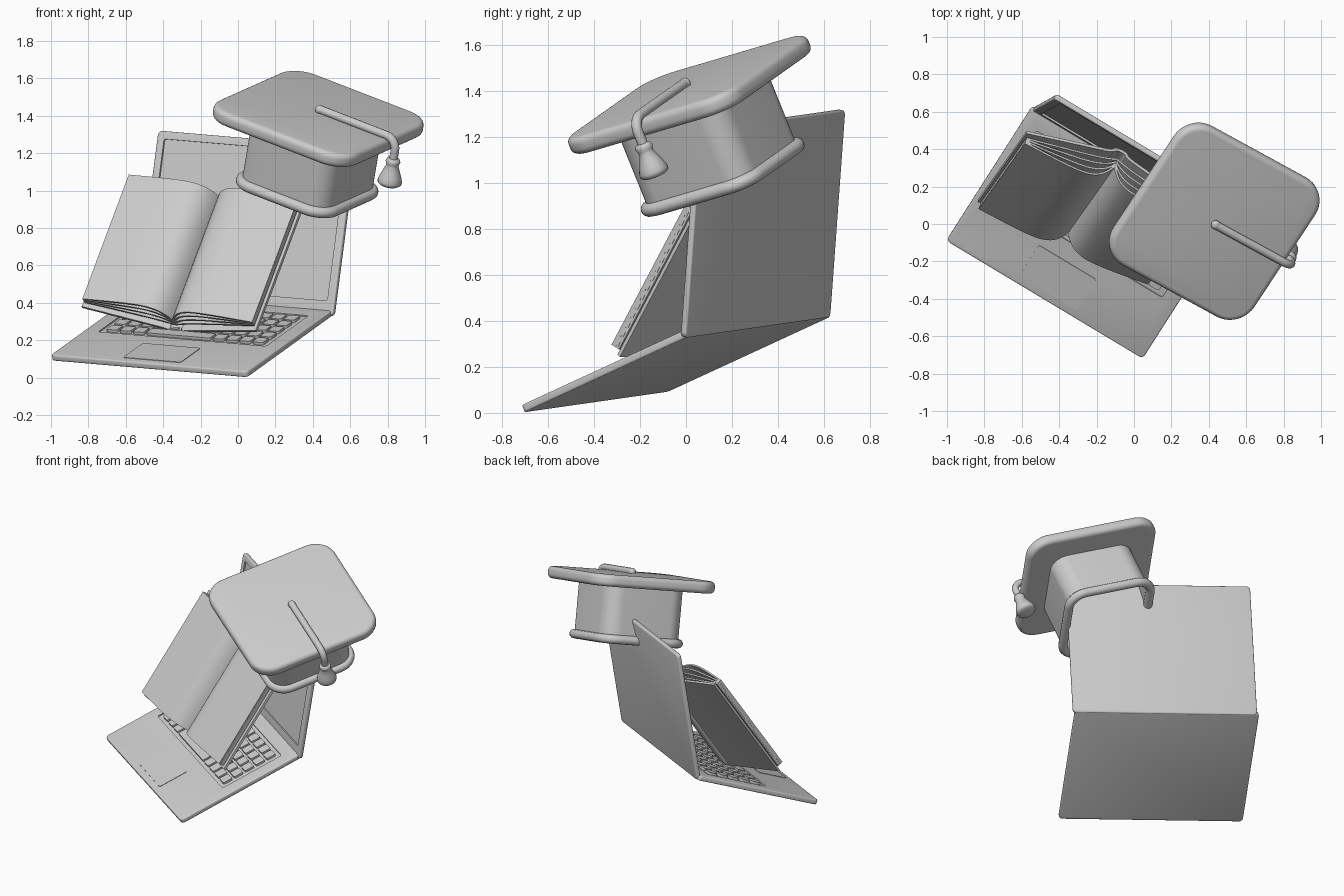
import bpy, bmesh
from math import sin, cos, pi, exp, radians
from mathutils import Vector, Matrix

if "Cube" in bpy.data.objects:
    bpy.data.objects.remove(bpy.data.objects["Cube"])


def frame(origin, x, y):
    """Orthonormal frame from an origin and two directions."""
    x = Vector(x).normalized()
    z = x.cross(Vector(y)).normalized()
    m = Matrix((x, z.cross(x), z)).transposed().to_4x4()
    m.translation = Vector(origin)
    return m


def finish(ob, angle=35):
    """Apply modifiers / curve bevels, then smooth with sharp edges kept."""
    bpy.ops.object.select_all(action='DESELECT')
    ob.select_set(True)
    bpy.context.view_layer.objects.active = ob
    bpy.ops.object.convert(target='MESH')
    bpy.ops.object.shade_smooth_by_angle(angle=radians(angle))
    return ob


def from_bmesh(name, bm, m):
    bmesh.ops.recalc_face_normals(bm, faces=bm.faces)
    me = bpy.data.meshes.new(name)
    bm.to_mesh(me)
    bm.free()
    ob = bpy.data.objects.new(name, me)
    ob.matrix_world = m
    bpy.context.collection.objects.link(ob)
    return ob


def rounded_rect(cx, cy, w, d, r, n=6):
    pts = []
    for i, (sx, sy) in enumerate(((1, 1), (-1, 1), (-1, -1), (1, -1))):
        for k in range(n + 1):
            a = (i + k / n) * pi / 2
            pts.append((cx + sx * (w / 2 - r) + r * cos(a), cy + sy * (d / 2 - r) + r * sin(a)))
    return pts


def add_slab(bm, pts, z0, z1, caps=True):
    lo = [bm.verts.new((x, y, z0)) for x, y in pts]
    hi = [bm.verts.new((x, y, z1)) for x, y in pts]
    n = len(pts)
    for i in range(n):
        j = (i + 1) % n
        bm.faces.new((lo[i], lo[j], hi[j], hi[i]))
    if caps:
        bm.faces.new(lo[::-1])
        bm.faces.new(hi)


def slab(name, pts, z0, z1, m, bevel=0, seg=3, caps=True):
    bm = bmesh.new()
    add_slab(bm, pts, z0, z1, caps)
    ob = from_bmesh(name, bm, m)
    if bevel:
        b = ob.modifiers.new("bevel", 'BEVEL')
        b.width, b.segments, b.angle_limit = bevel, seg, radians(40)
    return ob


def recess(ob, pts, z0, z1, m):
    """Sink a shallow panel into a slab."""
    cutter = slab("cutter", pts, z0, z1, m)
    cutter.hide_render = True
    mod = ob.modifiers.new("recess", 'BOOLEAN')
    mod.operation, mod.object, mod.solver = 'DIFFERENCE', cutter, 'EXACT'
    finish(ob)
    bpy.data.objects.remove(cutter)


def tube(name, pts, radius, m, cyclic=False):
    cu = bpy.data.curves.new(name, 'CURVE')
    cu.dimensions = '3D'
    cu.bevel_depth, cu.bevel_resolution, cu.use_fill_caps = radius, 4, True
    sp = cu.splines.new('POLY')
    sp.points.add(len(pts) - 1)
    for p, co in zip(sp.points, pts):
        p.co = (*co, 1)
    sp.use_cyclic_u = cyclic
    ob = bpy.data.objects.new(name, cu)
    ob.matrix_world = m
    bpy.context.collection.objects.link(ob)
    return finish(ob, 60)


def lathe(name, profile, m, n=24):
    bm = bmesh.new()
    rings = [[bm.verts.new((r * cos(2 * pi * k / n), r * sin(2 * pi * k / n), z)) for k in range(n)]
             for r, z in profile]
    for a, b in zip(rings, rings[1:]):
        for k in range(n):
            bm.faces.new((a[k], a[(k + 1) % n], b[(k + 1) % n], b[k]))
    bm.faces.new(rings[0])
    bm.faces.new(rings[-1])
    return finish(from_bmesh(name, bm, m), 50)


def ribbon(name, pts, y0, y1, thick, m):
    """Sheet following an (x, z) profile, extruded along y."""
    bm = bmesh.new()
    a = [bm.verts.new((x, y0, z)) for x, z in pts]
    b = [bm.verts.new((x, y1, z)) for x, z in pts]
    for i in range(len(pts) - 1):
        bm.faces.new((a[i], a[i + 1], b[i + 1], b[i]))
    ob = from_bmesh(name, bm, m)
    s = ob.modifiers.new("thickness", 'SOLIDIFY')
    s.thickness, s.offset = thick, 0
    return finish(ob, 40)


# Laptop: base and lid share the hinge line
W, D, T = 1.228, 0.913, 0.034
U = (1.05, -0.63, -0.09)
base_m = frame((-1.0, -0.08, 0.09), U, (0.47, 0.71, 0.33))
lid_m = frame((-0.53, 0.63, 0.415), U, (0.11, 0.07, 0.905))

base = slab("laptop_base", rounded_rect(W / 2, D / 2, W, D, 0.025), 0, T, base_m, 0.008)
recess(base, rounded_rect(W / 2, 0.585, 1.05, 0.45, 0.012), T - 0.008, T + 0.05, base_m)
lid = slab("laptop_lid", rounded_rect(W / 2, D / 2, W, D, 0.025), 0, 0.03, lid_m, 0.008)
recess(lid, rounded_rect(W / 2, 0.475, W - 0.09, 0.79, 0.01), 0.02, 0.08, lid_m)

# Keyboard: five rows, the front one with a long space bar
bm = bmesh.new()
cols, px, py = 12, 0.083, 0.083
for row in range(5):
    c = 0
    while c < cols:
        span = 5 if row == 0 and c == 3 else 1
        cx = W / 2 + (c + span / 2 - cols / 2) * px
        add_slab(bm, rounded_rect(cx, 0.419 + row * py, span * px - 0.016, py - 0.016, 0.01, 3),
                 T - 0.01, T + 0.007)
        c += span
finish(from_bmesh("keyboard_keys", bm, base_m))
finish(slab("touchpad", rounded_rect(0.61, 0.15, 0.36, 0.21, 0.01), T - 0.01, T + 0.003, base_m))

# Open book leaning against the lid
book_m = frame((-0.335, 0.01, 0.25), (0.905, -0.404, -0.125), (0.23, 0.38, 0.70))
H, SLOPE = 0.83, 0.23
wing = [(0.04, 0.0), (0.075, 0.014), (0.515, 0.515 * SLOPE)]
spine = [(0.04 * sin(a), -0.018 * cos(a)) for a in (k * pi / 10 for k in range(-4, 5))]
ribbon("book_cover", [(-x, z) for x, z in wing[::-1]] + spine + wing, 0, H, 0.016, book_m)


def page(x, t):
    low = 0.022 + SLOPE * x
    top = 0.07 + 0.14 * (1 - exp(-x / 0.06)) - 0.08 * x
    return low + (top - low) * t


for side, label in ((-1, "left"), (1, "right")):
    for i, t in enumerate((0.12, 0.42, 0.72, 1.0)):
        pts = [(side * x, page(x, t)) for x in (0.5 * (k / 24) ** 1.5 for k in range(25))]
        ribbon(f"{label}_pages_{i + 1}", pts, 0.02, H - 0.02, 0.011, book_m)

# Graduation cap: board, hollow crown and rolled rim
cap_m = frame((0.435, 0.0, 1.42), (0.75, -0.41, -0.29), (0.48, 0.74, 0.22))
finish(slab("cap_board", rounded_rect(0, 0, 0.905, 0.905, 0.15, 10), -0.08, 0, cap_m, 0.03, 5))
crown = slab("cap_crown", rounded_rect(0, 0, 0.57, 0.57, 0.11, 10), -0.43, -0.06, cap_m, caps=False)
shell = crown.modifiers.new("wall", 'SOLIDIFY')
shell.thickness, shell.offset = 0.02, -1
finish(crown)
tube("cap_rim", [(x, y, -0.43) for x, y in rounded_rect(0, 0, 0.575, 0.575, 0.11, 8)], 0.03, cap_m, True)

# Tassel: cord over the board edge with a flared end
bend = [(0.43 + 0.065 * sin(a), 0, -0.05 + 0.065 * cos(a)) for a in (k * pi / 16 for k in range(9))]
tube("tassel_cord", [(0, 0, 0.015)] + bend + [(0.495, 0, -0.12)], 0.023, cap_m)
lathe("tassel_button", [(0.004, -0.01)] + [(0.025 * cos(a), 0.014 + 0.025 * sin(a))
      for a in (k * pi / 14 for k in range(-3, 7))], cap_m)
lathe("tassel_end", [(0.02, -0.095), (0.034, -0.10), (0.04, -0.115), (0.034, -0.13), (0.034, -0.14),
      (0.046, -0.17), (0.058, -0.20), (0.066, -0.225), (0.064, -0.24), (0.05, -0.25)],
      cap_m @ Matrix.Translation((0.495, 0, 0)))
